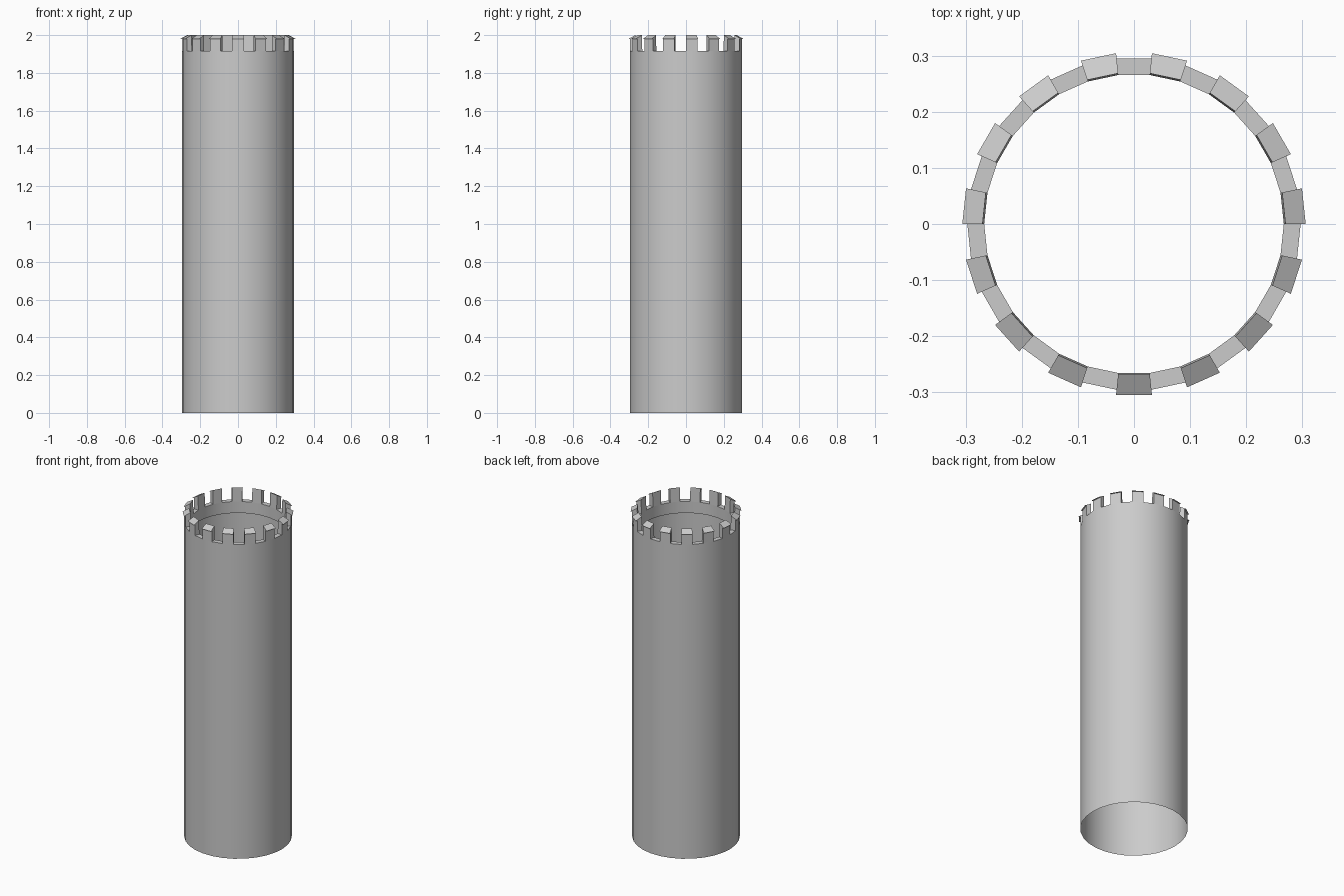
import bpy, bmesh
from math import cos, sin, radians

if "Cube" in bpy.data.objects:
    bpy.data.objects.remove(bpy.data.objects["Cube"])

SEGMENTS = 30
STEP = 360 / SEGMENTS
OUTER, INNER = 0.297, 0.267
RIM_Z, LIP_Z = 1.915, 1.845

stone = bpy.data.materials.new("grey_stone")
stone.use_nodes = True
grey = (0.6, 0.6, 0.6, 1)
stone.diffuse_color = grey
stone.node_tree.nodes["Principled BSDF"].inputs["Base Color"].default_value = grey


def point(radius, z, index):
    a = radians(index * STEP)
    return (radius * cos(a), radius * sin(a), z)


def finish(name, bm, smooth_angle):
    mesh = bpy.data.meshes.new(name)
    bm.to_mesh(mesh)
    bm.free()
    obj = bpy.data.objects.new(name, mesh)
    bpy.context.collection.objects.link(obj)
    mesh.materials.append(stone)
    bpy.ops.object.select_all(action="DESELECT")
    obj.select_set(True)
    bpy.context.view_layer.objects.active = obj
    bpy.ops.object.shade_smooth_by_angle(angle=radians(smooth_angle))


def lathe(name, profile):
    """Open shell swept around z, outside of the profile facing out."""
    bm = bmesh.new()
    rings = [[bm.verts.new(point(r, z, i)) for i in range(SEGMENTS)] for r, z in profile]
    for low, high in zip(rings, rings[1:]):
        for i in range(SEGMENTS):
            j = (i + 1) % SEGMENTS
            bm.faces.new((low[i], low[j], high[j], high[i]))
    finish(name, bm, 30)


def merlons(name, profile):
    """Closed profile spanning every second segment."""
    bm = bmesh.new()
    for i in range(0, SEGMENTS, 2):
        a, b = ([bm.verts.new(point(r, z, k)) for r, z in profile] for k in (i, i + 1))
        bm.faces.new(a)
        bm.faces.new(b[::-1])
        for k in range(len(profile)):
            n = (k + 1) % len(profile)
            bm.faces.new((a[k], b[k], b[n], a[n]))
    bmesh.ops.recalc_face_normals(bm, faces=bm.faces)
    finish(name, bm, 10)


# Tower wall: open tube with a flat rim and a short inner lip
lathe("tower_wall", [(OUTER, 0), (OUTER, RIM_Z), (INNER, RIM_Z), (INNER, LIP_Z)])

# Battlements: upright blocks with caps sloping down to an outer overhang
merlons("battlements", [(INNER, RIM_Z), (OUTER, RIM_Z), (OUTER, 1.98),
                        (0.306, 1.98), (0.27, 2.0)])
